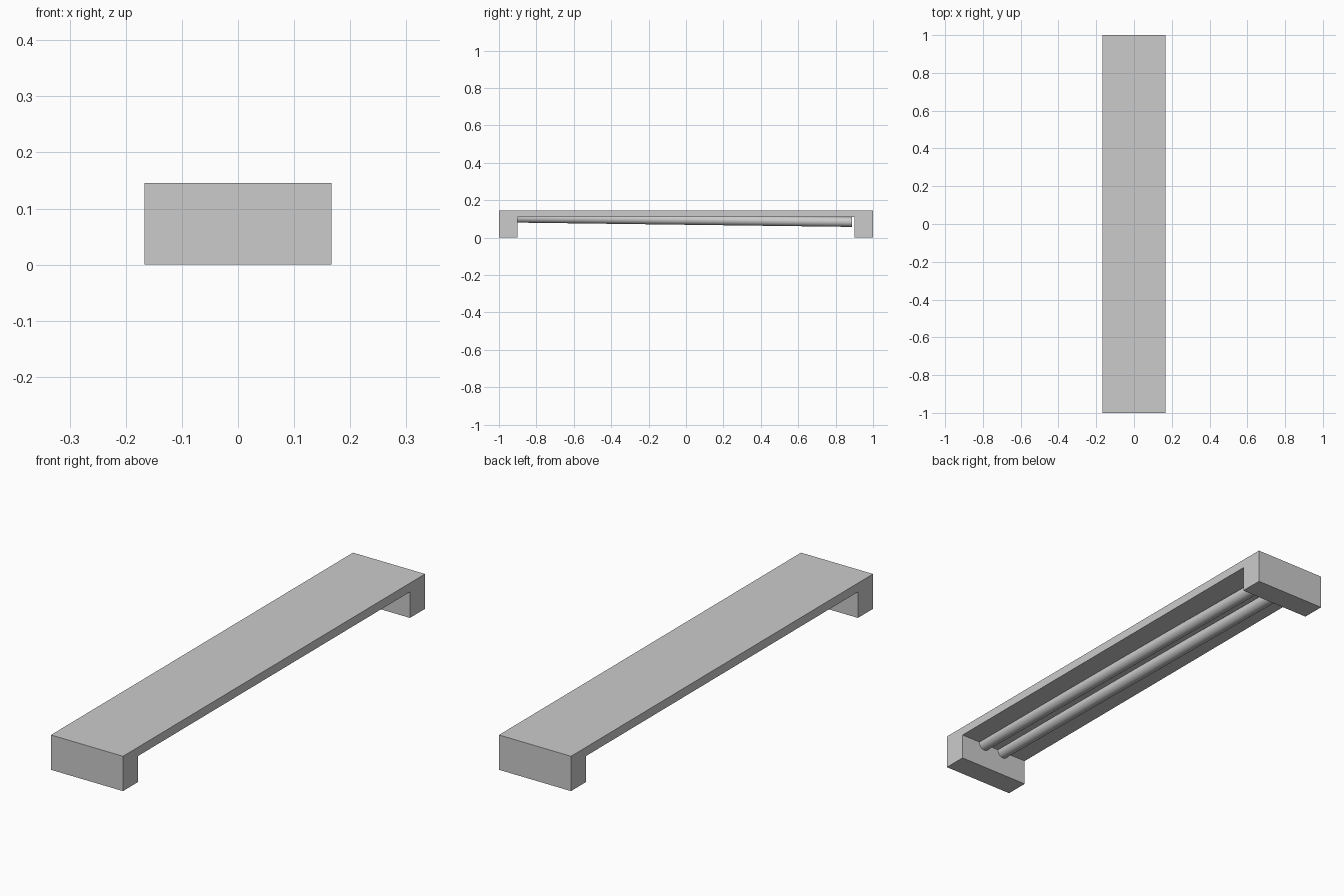
import bpy
from mathutils import Vector

if "Cube" in bpy.data.objects:
    bpy.data.objects.remove(bpy.data.objects["Cube"])

W, H = 0.334, 0.146


def box(name, y0, y1, z0, z1):
    bpy.ops.mesh.primitive_cube_add(size=1, location=(0, (y0 + y1) / 2, (z0 + z1) / 2))
    ob = bpy.context.object
    ob.name = name
    ob.scale = (W, y1 - y0, z1 - z0)
    bpy.ops.object.transform_apply(location=False, rotation=False, scale=True)
    return ob


def rod(name, a, b, r):
    a, b = Vector(a), Vector(b)
    d = b - a
    bpy.ops.mesh.primitive_cylinder_add(vertices=32, radius=r, depth=d.length, location=(a + b) / 2)
    ob = bpy.context.object
    ob.name = name
    ob.rotation_euler = d.to_track_quat('Z', 'Y').to_euler()
    bpy.ops.object.shade_smooth_by_angle()
    return ob


# End supports
box("front_support", -1.0, -0.9, 0, H)
box("back_support", 0.9, 1.0, 0, H)

# Deck slab between the supports
box("deck", -0.9, 0.9, 0.109, H)

# Pair of slightly sloping pipes under the deck
for side, x in (("left", -0.05), ("right", 0.05)):
    rod(side + "_pipe", (x, -0.905, 0.106), (x, 0.887, 0.083), 0.026)
